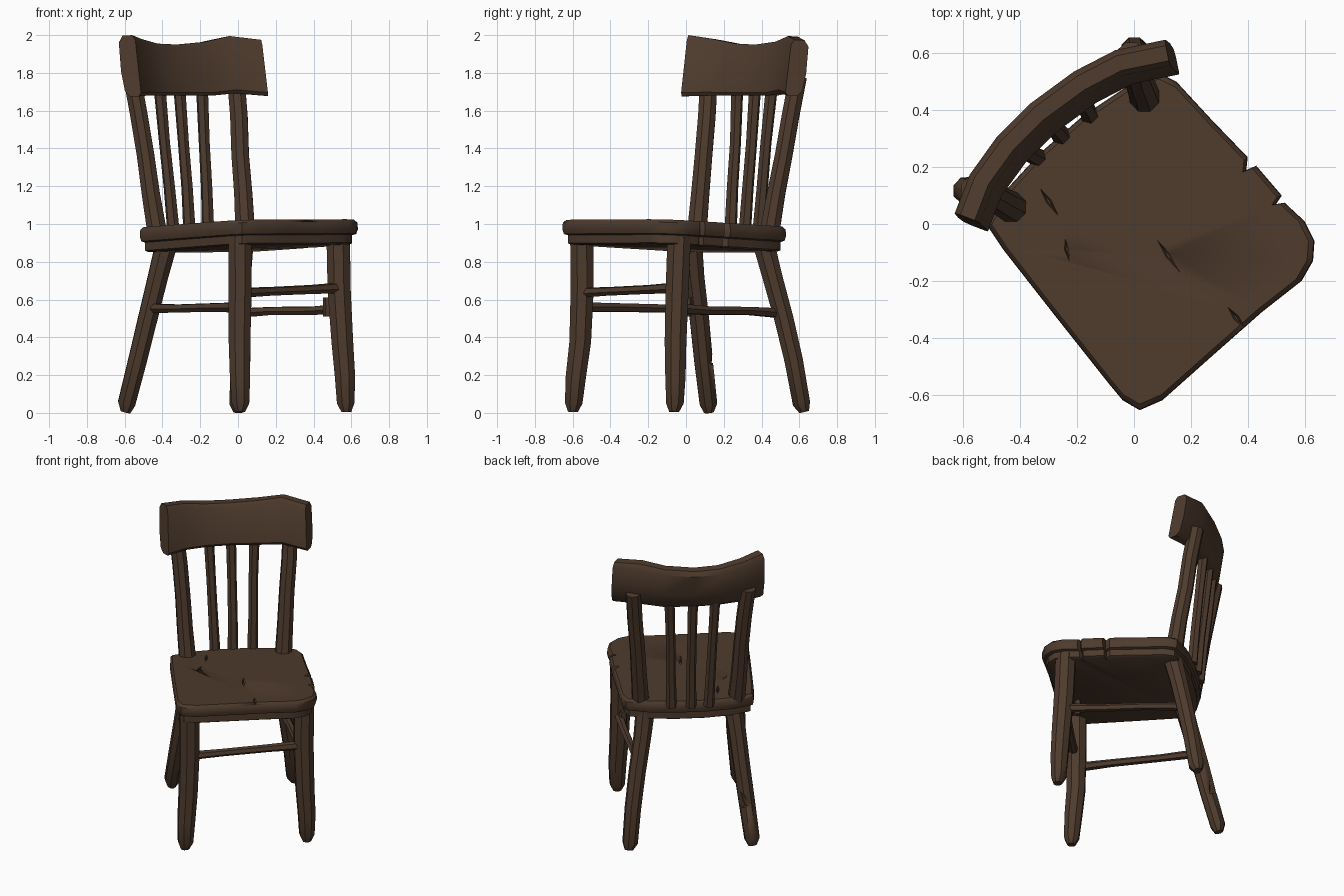
import bpy, bmesh, math, random
from mathutils import Vector

if "Cube" in bpy.data.objects:
    bpy.data.objects.remove(bpy.data.objects["Cube"])

random.seed(4)
wood = bpy.data.materials.new("dark_brown_wood")
wood.diffuse_color = (0.076, 0.043, 0.026, 1)
wood.use_nodes = True
wood.node_tree.nodes["Principled BSDF"].inputs["Base Color"].default_value = wood.diffuse_color
BACK = Vector((-0.7, 0.71, 0))          # direction from the seat to the backrest


def loft(name, rings, angle=40):
    """Skin a closed solid through equal-length rings of points."""
    bm = bmesh.new()
    rows = [[bm.verts.new(p) for p in r] for r in rings]
    n = len(rows[0])
    for a, b in zip(rows, rows[1:]):
        for i in range(n):
            j = (i + 1) % n
            bm.faces.new((a[i], a[j], b[j], b[i]))
    bm.faces.new(rows[0][::-1])
    bm.faces.new(rows[-1])
    bmesh.ops.recalc_face_normals(bm, faces=bm.faces)
    mesh = bpy.data.meshes.new(name)
    bm.to_mesh(mesh)
    bm.free()
    mesh.materials.append(wood)
    ob = bpy.data.objects.new(name, mesh)
    bpy.context.collection.objects.link(ob)
    bpy.ops.object.select_all(action='DESELECT')
    ob.select_set(True)
    bpy.context.view_layer.objects.active = ob
    bpy.ops.object.shade_smooth_by_angle(angle=math.radians(angle))
    return ob


def rod(name, start, end, profile, sides=8, wobble=0.004, bend=(0, 0, 0)):
    """Roughly hewn rod; profile lists (fraction along, radius)."""
    a, b, bend = Vector(start), Vector(end), Vector(bend)
    axis = (b - a).normalized()
    u = axis.cross(Vector((0.7, 0.7, 0.1))).normalized()
    v = axis.cross(u)
    rings = []
    for t, r in profile:
        c = a.lerp(b, t) + bend * math.sin(math.pi * t)
        c += (u * random.uniform(-1, 1) + v * random.uniform(-1, 1)) * wobble
        rings.append([c + (u * math.cos(k) + v * math.sin(k)) * r
                      for k in (2 * math.pi * (i + 0.5) / sides for i in range(sides))])
    return loft(name, rings)


def cut(target, cutter):
    mod = target.modifiers.new("cut", 'BOOLEAN')
    mod.operation, mod.solver, mod.object = 'DIFFERENCE', 'EXACT', cutter
    cutter.hide_render = True
    cutter.hide_set(True)


# Seat: tilted slab with worn corners and two chips in one side
outline = [(-0.52, 0.0), (-0.46, -0.09), (-0.28, -0.32), (-0.09, -0.56), (-0.04, -0.62),
           (0.02, -0.655), (0.10, -0.62), (0.28, -0.46), (0.45, -0.31), (0.59, -0.20),
           (0.63, -0.13), (0.635, -0.06), (0.60, 0.01), (0.53, 0.075), (0.50, 0.07),
           (0.52, 0.10), (0.43, 0.205), (0.395, 0.19), (0.40, 0.235), (0.27, 0.37),
           (0.15, 0.50), (0.09, 0.53), (-0.03, 0.48), (-0.18, 0.38), (-0.33, 0.25),
           (-0.45, 0.12)]


def seat_ring(z, scale):
    return [((x - 0.03) * scale + 0.03, (y + 0.04) * scale - 0.04,
             z + 0.032 * (x - y)) for x, y in outline]


seat = loft("seat", [seat_ring(0.915, 0.93), seat_ring(0.925, 0.985), seat_ring(0.95, 1),
                     seat_ring(0.985, 0.995), seat_ring(1.0, 0.965)])
loft("seat_underframe", [seat_ring(0.868, 0.92), seat_ring(0.876, 0.95),
                         seat_ring(0.925, 0.95)])

# Shallow cracks in the seat top
for x, y, dx, dy in [(0.12, -0.11, 0.05, -0.07), (-0.30, 0.08, 0.04, -0.06),
                     (-0.235, -0.09, 0.01, -0.05), (0.36, -0.33, -0.04, 0.05)]:
    c, d = Vector((x, y, 0)), Vector((dx, dy, 0))
    side = Vector((-dy, dx, 0)).normalized() * 0.012
    z = 1.0 + 0.032 * (x - y)
    diamond = [c - d, c - side, c + d, c + side]
    cutter = loft("crack_cutter", [[c + (p - c) * s + Vector((0, 0, h)) for p in diamond]
                                   for s, h in ((0.3, z - 0.02), (1.3, z + 0.02))])
    cut(seat, cutter)

# Legs: front pair nearly upright, back pair splayed
front_leg = [(0, 0.067), (0.3, 0.066), (0.6, 0.062), (0.8, 0.058), (0.95, 0.05), (1, 0.028)]
back_leg = [(0, 0.062), (0.2, 0.057), (0.45, 0.055), (0.7, 0.053), (0.95, 0.05), (1, 0.028)]
rod("front_leg_left", (0.01, -0.555, 0.93), (0.01, -0.60, 0.005), front_leg, bend=(0, 0.02, 0))
rod("front_leg_right", (0.53, -0.04, 0.93), (0.575, -0.06, 0.005), front_leg, bend=(-0.005, 0, 0))
rod("back_leg_right", (0.02, 0.41, 0.90), (0.0, 0.625, 0.005), back_leg, bend=(0, 0.01, 0))
broken = rod("back_leg_left", (-0.38, 0.03, 0.90), (-0.60, 0.12, 0.005), back_leg)
notch = rod("notch_cutter", (-0.50, 0.165, 0.42), (-0.55, 0.165, 0.26),
            [(0, 0.015), (0.5, 0.04), (1, 0.06)], sides=6)
cut(broken, notch)

# Stretchers between the legs
bar = [(0, 0.028), (0.3, 0.024), (0.7, 0.025), (1, 0.03)]
rod("side_stretcher_left", (-0.47, 0.06, 0.55), (0.0, -0.57, 0.56), bar, 6)
rod("side_stretcher_right", (0.01, 0.49, 0.53), (0.55, -0.04, 0.55), bar, 6)
rod("front_stretcher", (0.01, -0.57, 0.635), (0.55, -0.05, 0.665), bar, 6)
rod("stretcher_splinter", (0.475, 0.01, 0.51), (0.475, 0.01, 0.61),
    [(0, 0.02), (0.5, 0.03), (1, 0.02)], 5)

# Backrest posts and spindles
post = [(0, 0.056), (0.25, 0.052), (0.5, 0.05), (0.75, 0.05), (1, 0.05)]
rod("back_post_left", (-0.425, 0.06, 0.95), (-0.56, 0.125, 1.78), post)
rod("back_post_right", (0.035, 0.44, 0.95), (-0.01, 0.59, 1.78), post)
spindle = [(0, 0.034), (0.3, 0.031), (0.6, 0.03), (1, 0.033)]
for i, (low, high) in enumerate([((-0.345, 0.235), (-0.42, 0.275)),
                                 ((-0.255, 0.315), (-0.31, 0.365)),
                                 ((-0.16, 0.385), (-0.19, 0.455))]):
    rod(f"spindle_{i + 1}", (*low, 0.95), (*high, 1.75), spindle, 6)

# Crest rail: curved, leaning board with a worn wavy top
path = [(-0.585, 0.02, 2.0), (-0.535, 0.15, 1.98), (-0.445, 0.275, 1.955),
        (-0.335, 0.385, 1.95), (-0.185, 0.495, 1.965), (-0.05, 0.565, 1.995),
        (0.12, 0.60, 1.975)]
rings = []
for i, (x, y, top) in enumerate(path):
    a, b = path[max(i - 1, 0)], path[min(i + 1, len(path) - 1)]
    out = Vector((a[1] - b[1], b[0] - a[0], 0)).normalized()
    low = 1.685 + random.uniform(-0.01, 0.01)
    ring = []
    for off, h in [(-0.045, 0.06), (-0.045, 0.92), (-0.03, 1), (0.025, 0.99),
                   (0.05, 0.88), (0.055, 0.4), (0.045, 0.08), (0.02, 0), (-0.03, 0)]:
        p = Vector((x, y, low + (top - low) * h))
        ring.append(p + out * off + BACK * 0.05 * (h - 0.9))
    rings.append(ring)
loft("crest_rail", rings)
